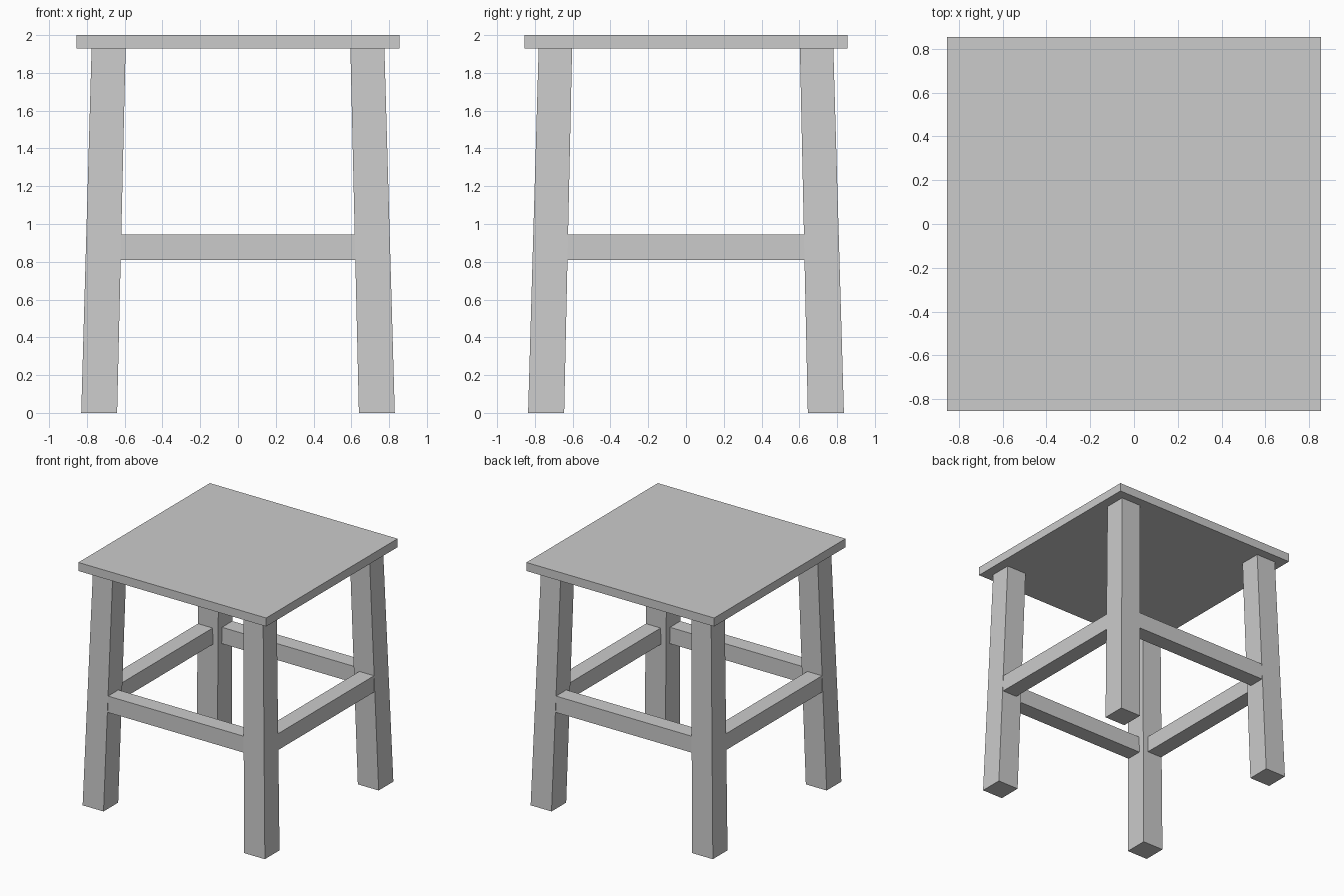
import bpy
import bmesh

cube = bpy.data.objects.get("Cube")
if cube:
    bpy.data.objects.remove(cube, do_unlink=True)

grey = bpy.data.materials.new("plain_grey")
grey.use_nodes = True
colour = (0.6, 0.6, 0.6, 1)
grey.diffuse_color = colour
grey.node_tree.nodes["Principled BSDF"].inputs["Base Color"].default_value = colour


def block(name, bottom, top, z0, z1):
    """Box between two rectangles, each given as (x0, x1, y0, y1)."""
    bm = bmesh.new()
    bmesh.ops.create_cube(bm, size=1)
    for v in bm.verts:
        x0, x1, y0, y1 = top if v.co.z > 0 else bottom
        v.co = (x1 if v.co.x > 0 else x0,
                y1 if v.co.y > 0 else y0,
                z1 if v.co.z > 0 else z0)
    mesh = bpy.data.meshes.new(name)
    bm.to_mesh(mesh)
    bm.free()
    mesh.materials.append(grey)
    obj = bpy.data.objects.new(name, mesh)
    bpy.context.collection.objects.link(obj)
    return obj


def span(sign, inner, outer):
    return tuple(sorted((sign * inner, sign * outer)))


# Seat board
seat = (-0.855, 0.855, -0.855, 0.855)
block("seat", seat, seat, 1.93, 2.0)

# Splayed, slightly tapered legs
for sx, side in ((1, "left"), (-1, "right")):
    for sy, end in ((-1, "front"), (1, "back")):
        block(f"{end}_{side}_leg",
              span(sx, 0.64, 0.83) + span(sy, 0.645, 0.836),
              span(sx, 0.595, 0.775) + span(sy, 0.603, 0.78),
              0, 1.93)

# Stretcher rails, flush with the outer leg faces and let into the legs
for sign, end, side in ((-1, "front", "right"), (1, "back", "left")):
    rail = (-0.66, 0.66) + span(sign, 0.675, 0.808)
    block(f"{end}_rail", rail, rail, 0.81, 0.945)
    rail = span(sign, 0.668, 0.802) + (-0.665, 0.665)
    block(f"{side}_rail", rail, rail, 0.81, 0.945)
